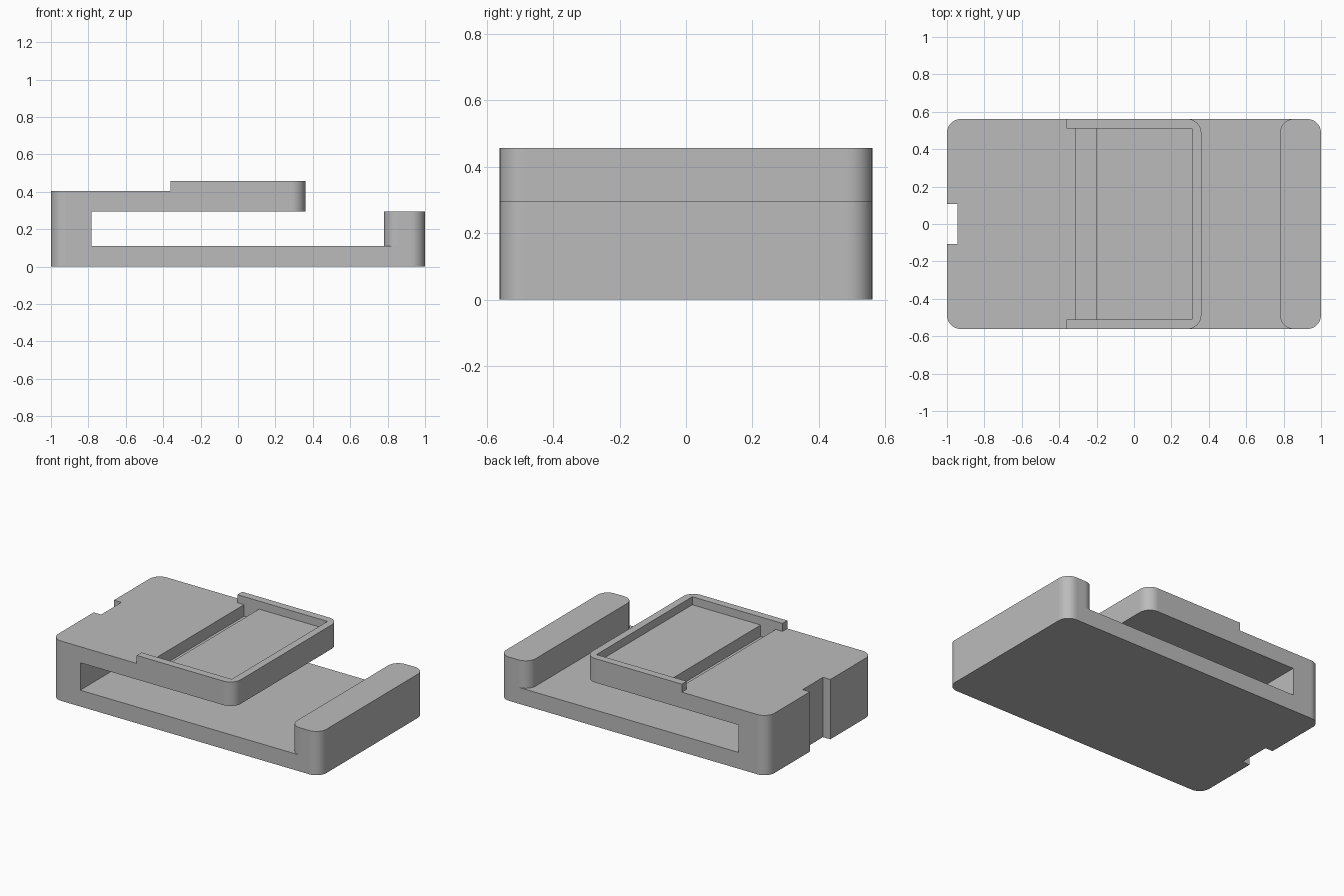
import bpy, bmesh
from math import sin, cos, pi

cube = bpy.data.objects.get("Cube")
if cube:
    bpy.data.objects.remove(cube, do_unlink=True)

HALF = 0.5615      # half depth
R = 0.075          # corner radius in plan
SEG = 10           # segments per rounded corner
OUT = 0.8          # how far cutters reach past the body
GAP_LOW, GAP_TOP = 0.11, 0.295
DECK, TOP = 0.403, 0.457


def rounded_end(x, side):
    """Plan outline of an end at x bulging towards side, from -y to +y."""
    arc = []
    for i in range(SEG + 1):
        t = pi / 2 * i / SEG
        arc.append((x - side * R * (1 - sin(t)), -HALF + R * (1 - cos(t))))
    return arc + [(px, -py) for px, py in reversed(arc)]


def rect(x0, x1, y):
    return [(x0, -y), (x1, -y), (x1, y), (x0, y)]


def prism(name, outline, z0, z1):
    bm = bmesh.new()
    face = bm.faces.new([bm.verts.new((x, y, z0)) for x, y in outline])
    ext = bmesh.ops.extrude_face_region(bm, geom=[face])
    verts = [v for v in ext["geom"] if isinstance(v, bmesh.types.BMVert)]
    bmesh.ops.translate(bm, verts=verts, vec=(0, 0, z1 - z0))
    bmesh.ops.recalc_face_normals(bm, faces=bm.faces)
    mesh = bpy.data.meshes.new(name)
    bm.to_mesh(mesh)
    bm.free()
    obj = bpy.data.objects.new(name, mesh)
    bpy.context.collection.objects.link(obj)
    return obj


# Full block with a cable notch in its left-hand end
left = list(reversed(rounded_end(-1, -1)))
mid = len(left) // 2
notch = [(-1, 0.108), (-0.945, 0.108), (-0.945, -0.108), (-1, -0.108)]
body = prism("stand_body", rounded_end(1, 1) + left[:mid] + notch + left[mid:], 0, TOP)

# Lowered deck running into the recess inside the raised rim
deck_cut = prism("deck_cutter", [
    (-1.2, -OUT), (-0.362, -OUT), (-0.362, -0.51), (0.31, -0.51),
    (0.31, 0.51), (-0.362, 0.51), (-0.362, OUT), (-1.2, OUT)], DECK, 0.6)

# Space beyond the rounded end of the arm
arm_end = 0.36
open_cut = prism("open_side_cutter", rounded_end(arm_end, 1) + [
    (arm_end - R, OUT), (1.2, OUT), (1.2, -OUT), (arm_end - R, -OUT)], GAP_TOP, 0.6)

# Gap under the arm, ending at the rounded stop block
stop = 0.78
gap_cut = prism("gap_cutter", rounded_end(stop, -1) + [
    (stop + R, OUT), (-0.783, OUT), (-0.783, -OUT), (stop + R, -OUT)], GAP_LOW, GAP_TOP)

# Blind slot across the recess
slot_cut = prism("slot_cutter", rect(-0.312, -0.2, 0.51), 0.325, 0.43)

bpy.ops.object.select_all(action="DESELECT")
bpy.context.view_layer.objects.active = body
body.select_set(True)
for cutter in (deck_cut, open_cut, gap_cut, slot_cut):
    cutter.hide_render = True
    mod = body.modifiers.new(cutter.name, "BOOLEAN")
    mod.operation = "DIFFERENCE"
    mod.solver = "EXACT"
    mod.object = cutter
    bpy.ops.object.modifier_apply(modifier=mod.name)
    bpy.data.objects.remove(cutter, do_unlink=True)

# Smooth rounded corners, flat planar faces
bpy.ops.object.shade_smooth_by_angle(angle=pi / 6)
for poly in body.data.polygons:
    poly.use_smooth = max(abs(c) for c in poly.normal) < 0.9999

grey = bpy.data.materials.new("plain_grey")
grey.use_nodes = True
colour = (0.5, 0.5, 0.5, 1)
grey.diffuse_color = colour
grey.node_tree.nodes["Principled BSDF"].inputs["Base Color"].default_value = colour
body.data.materials.clear()
body.data.materials.append(grey)
